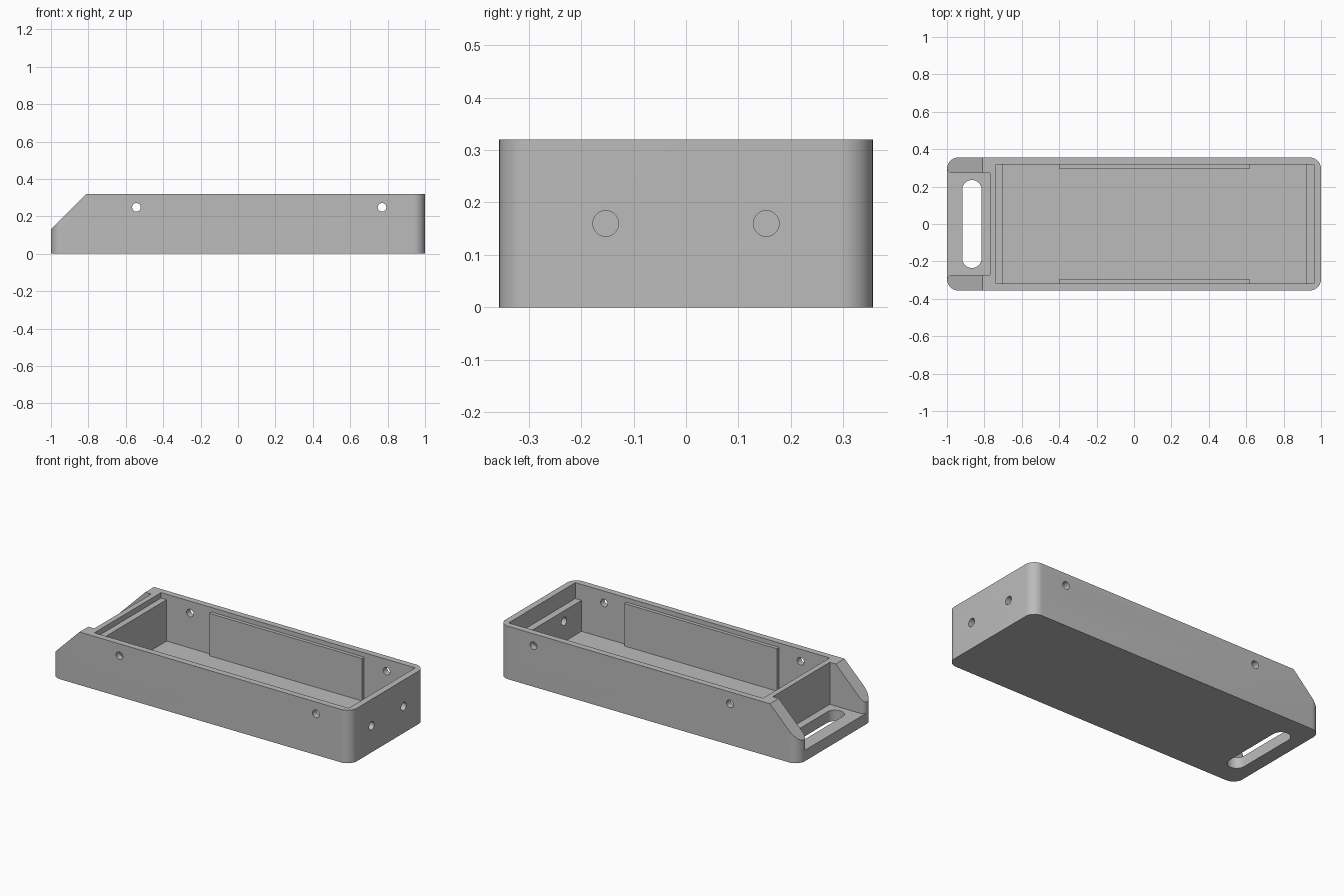
import bpy, bmesh
from math import pi, cos, sin, radians
from mathutils import Vector

HALF_Y, TOP, FLOOR = 0.356, 0.32, 0.037
INNER_Y = 0.318

old = bpy.data.objects.get("Cube")
if old:
    bpy.data.objects.remove(old, do_unlink=True)

grey = bpy.data.materials.new("plain grey")
grey.use_nodes = True
grey.diffuse_color = (0.5, 0.5, 0.5, 1)
grey.node_tree.nodes["Principled BSDF"].inputs["Base Color"].default_value = (0.5, 0.5, 0.5, 1)


def arc(cx, cy, r, start, end, steps=10):
    angles = [radians(start + (end - start) * i / steps) for i in range(steps + 1)]
    return [(cx + r * cos(a), cy + r * sin(a)) for a in angles]


def rounded_rect(x0, x1, y0, y1, r):
    return (arc(x1 - r, y1 - r, r, 0, 90) + arc(x0 + r, y1 - r, r, 90, 180)
            + arc(x0 + r, y0 + r, r, 180, 270) + arc(x1 - r, y0 + r, r, 270, 360))


def prism(name, outline, low, high, axis="z"):
    """Extrude a flat outline along an axis."""
    place = {"x": lambda u, v, w: (w, u, v),
             "y": lambda u, v, w: (u, w, v),
             "z": lambda u, v, w: (u, v, w)}[axis]
    bm = bmesh.new()
    face = bm.faces.new([bm.verts.new(place(u, v, low)) for u, v in outline])
    side = bmesh.ops.extrude_face_region(bm, geom=[face])
    verts = [g for g in side["geom"] if isinstance(g, bmesh.types.BMVert)]
    bmesh.ops.translate(bm, verts=verts, vec=Vector(place(0, 0, high - low)))
    bmesh.ops.recalc_face_normals(bm, faces=bm.faces)
    mesh = bpy.data.meshes.new(name)
    bm.to_mesh(mesh)
    bm.free()
    mesh.materials.append(grey)
    obj = bpy.data.objects.new(name, mesh)
    bpy.context.collection.objects.link(obj)
    return obj


def box(name, x0, x1, y0, y1, z0, z1):
    return prism(name, [(x0, y0), (x1, y0), (x1, y1), (x0, y1)], z0, z1)


def select_only(obj):
    bpy.ops.object.select_all(action="DESELECT")
    obj.select_set(True)
    bpy.context.view_layer.objects.active = obj


def cut(target, cutter):
    select_only(target)
    mod = target.modifiers.new("cut", "BOOLEAN")
    mod.operation, mod.solver, mod.object = "DIFFERENCE", "EXACT", cutter
    bpy.ops.object.modifier_apply(modifier=mod.name)


def discard(obj):
    bpy.data.objects.remove(obj, do_unlink=True)


def cut_once(target, cutter):
    cut(target, cutter)
    discard(cutter)


# Outer case with rounded upright corners
body = prism("case_body", rounded_rect(-1, 1, -HALF_Y, HALF_Y, 0.062), 0, TOP)

# Main tray cavity
cut_once(body, box("tray_cutter", -0.737, 0.962, -INNER_Y, INNER_Y, FLOOR, 0.5))

# Sloped handle end
cut_once(body, prism("slope_cutter", [(-1.2, -0.07), (-0.61, 0.52), (-1.2, 0.52)], -0.5, 0.5, "y"))

# Handle pocket, flared with rounded lips at its open end
lip, pocket_y = 0.03, 0.272
upper = [(-1.1, pocket_y + lip)] + arc(-1 + lip, pocket_y + lip, lip, 180, 270)
upper.append((-0.77, pocket_y))
lower = [(x, -y) for x, y in reversed(upper)]
cut_once(body, prism("pocket_cutter", upper + lower, 0.066, 0.5))

# Finger slot through the handle floor
cut_once(body, prism("slot_cutter", rounded_rect(-0.918, -0.815, -0.235, 0.235, 0.051), -0.1, 0.2))

# Screw holes through both long walls
for x in (-0.543, 0.77):
    cut_once(body, prism("screw_cutter", arc(x, 0.248, 0.023, 0, 345, 23), -0.5, 0.5, "y"))

# End ledges inside the tray
handle_ledge = box("handle_end_ledge", -0.737, -0.70, -INNER_Y, INNER_Y, FLOOR, 0.287)
port_ledge = box("port_end_ledge", 0.921, 0.962, -INNER_Y, INNER_Y, FLOOR, 0.224)

# Round ports through the closed end
for y in (-0.153, 0.153):
    port = prism("port_cutter", arc(y, 0.16, 0.0245, 0, 345, 23), 0.85, 1.1, "x")
    for part in (body, port_ledge):
        cut(part, port)
    discard(port)

# Stiffening plates along the long walls
plates = []
for name, s in (("front_side_plate", -1), ("back_side_plate", 1)):
    y0, y1 = sorted((s * 0.297, s * INNER_Y))
    plates.append(box(name, -0.40, 0.62, y0, y1, FLOOR, 0.293))

for obj in [body, handle_ledge, port_ledge] + plates:
    select_only(obj)
    bpy.ops.object.shade_smooth_by_angle(angle=radians(30))
